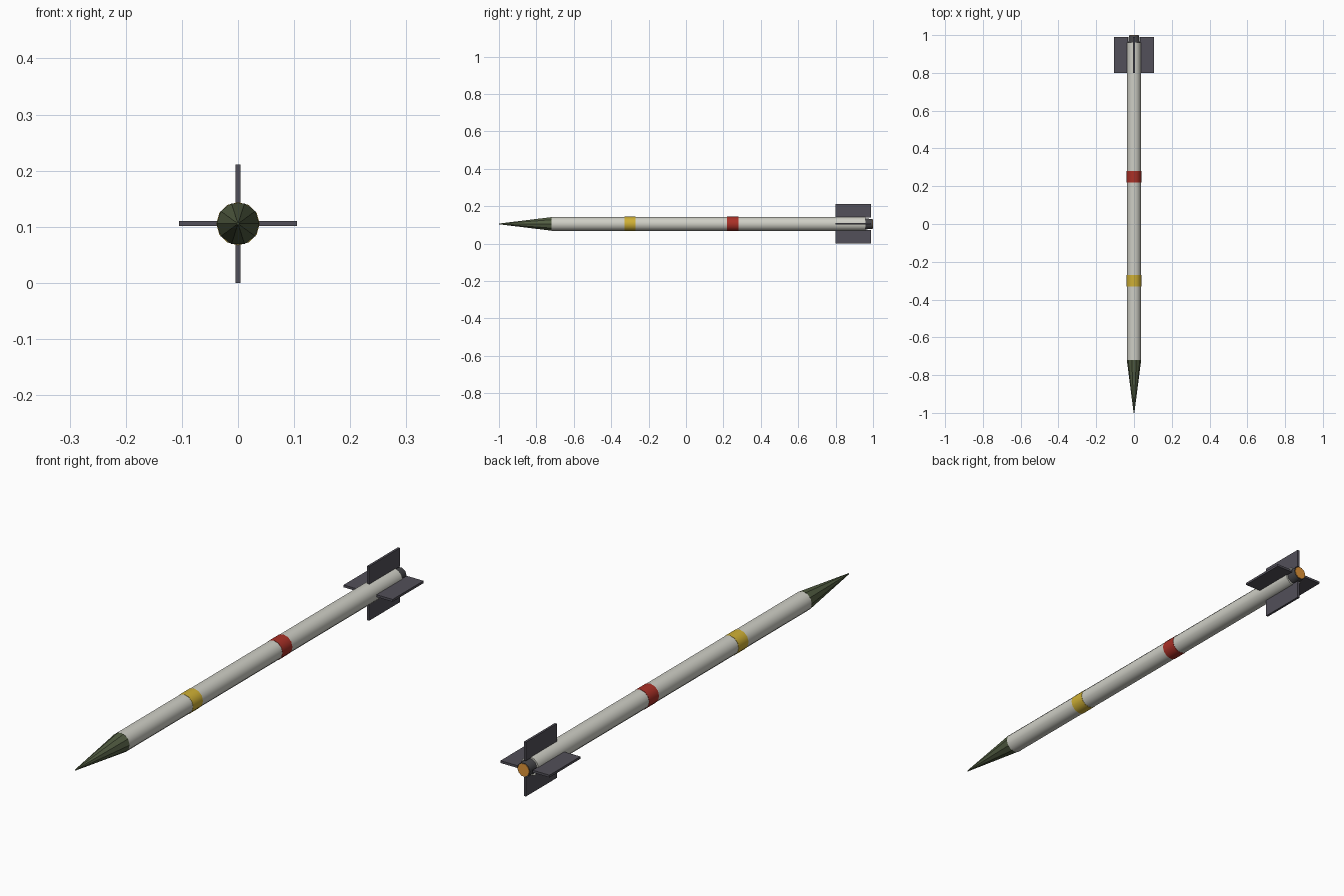
import bpy, math
from mathutils import Matrix

if "Cube" in bpy.data.objects:
    bpy.data.objects.remove(bpy.data.objects["Cube"])

AXIS_Z = 0.1055   # height of the body axis
R = 0.0375        # body radius


def material(name, rgb):
    m = bpy.data.materials.new(name)
    m.diffuse_color = (*rgb, 1)
    m.use_nodes = True
    m.node_tree.nodes["Principled BSDF"].inputs["Base Color"].default_value = m.diffuse_color
    return m


WHITE = material("off_white", (0.62, 0.62, 0.56))
GREEN = material("olive_green", (0.085, 0.11, 0.055))
YELLOW = material("yellow", (0.62, 0.43, 0.035))
RED = material("red", (0.40, 0.03, 0.02))
GREY = material("fin_grey", (0.085, 0.08, 0.10))
DARK = material("nozzle_grey", (0.06, 0.06, 0.065))
ORANGE = material("burner_orange", (0.75, 0.30, 0.04))


def tube(name, y0, y1, r0, r1, mat, sides, smooth=True):
    """Round section along y, radius r0 at y0 and r1 at y1."""
    bpy.ops.mesh.primitive_cone_add(
        vertices=sides, radius1=r0, radius2=r1, depth=y1 - y0,
        location=(0, (y0 + y1) / 2, AXIS_Z), rotation=(-math.pi / 2, 0, 0))
    ob = bpy.context.object
    ob.name = name
    # turn so that a corner points to +x
    ob.data.transform(Matrix.Rotation(math.pi / 2, 4, 'Z'))
    ob.data.materials.append(mat)
    if smooth:
        bpy.ops.object.shade_smooth_by_angle(angle=math.radians(40))
    return ob


# Body, nose and painted bands
tube("body", -0.72, 0.96, R, R, WHITE, 12)
tube("nose_cone", -1.0, -0.72, 0.002, R + 0.0005, GREEN, 10, False)
tube("front_band", -0.33, -0.27, R + 0.001, R + 0.001, YELLOW, 12)
tube("rear_band", 0.22, 0.28, R + 0.001, R + 0.001, RED, 12)

# Exhaust nozzle with glowing end disc
tube("nozzle", 0.96, 0.998, 0.031, 0.027, DARK, 10)
tube("exhaust_disc", 0.997, 1.0, 0.025, 0.025, ORANGE, 10)

# Four tail fins around the axis
for i in range(4):
    a = i * math.pi / 2
    bpy.ops.mesh.primitive_cube_add(size=1)
    fin = bpy.context.object
    fin.name = f"tail_fin_{i + 1}"
    inner, outer = 0.033, 0.1055
    fin.data.transform(Matrix.Translation(((inner + outer) / 2, 0.895, 0))
                       @ Matrix.Diagonal((outer - inner, 0.19, 0.009, 1)))
    fin.data.transform(Matrix.Translation((0, 0, AXIS_Z)) @ Matrix.Rotation(a, 4, 'Y'))
    fin.data.materials.append(GREY)
